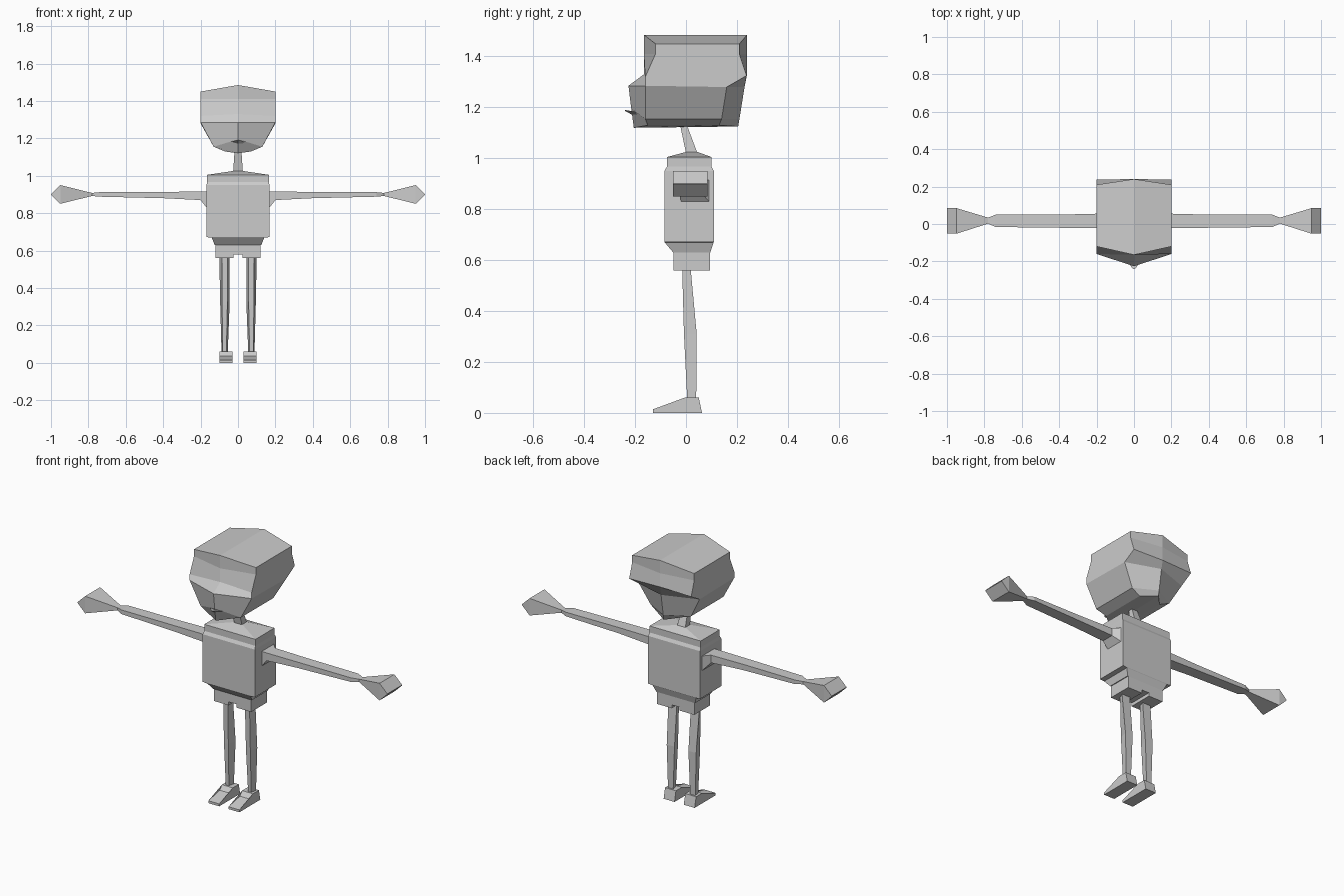
import bpy
import bmesh

cube = bpy.data.objects.get("Cube")
if cube:
    bpy.data.objects.remove(cube, do_unlink=True)

grey = bpy.data.materials.new("plain_grey")
grey.use_nodes = True
colour = (0.6, 0.6, 0.6, 1)
grey.diffuse_color = colour
grey.node_tree.nodes["Principled BSDF"].inputs["Base Color"].default_value = colour


def loft(name, rings, side=1):
    """Skin a list of rings; four-sided or six-sided ends are capped."""
    bm = bmesh.new()
    loops = [[bm.verts.new((x * side, y, z)) for x, y, z in ring] for ring in rings]
    n = len(loops[0])
    for a, b in zip(loops, loops[1:]):
        for i in range(n):
            j = (i + 1) % n
            bm.faces.new((a[i], a[j], b[j], b[i]))
    for end in (loops[0], loops[-1]):
        if n == 6:
            bm.faces.new(end[:4])
            bm.faces.new(end[3:] + end[:1])
        else:
            bm.faces.new(end)
    bmesh.ops.recalc_face_normals(bm, faces=bm.faces)
    mesh = bpy.data.meshes.new(name)
    bm.to_mesh(mesh)
    bm.free()
    mesh.materials.append(grey)
    obj = bpy.data.objects.new(name, mesh)
    bpy.context.collection.objects.link(obj)
    return obj


def flat(x0, x1, y0, y1, z):
    return [(x0, y0, z), (x1, y0, z), (x1, y1, z), (x0, y1, z)]


def across(x, y0, y1, z0, z1):
    return [(x, y0, z0), (x, y1, z0), (x, y1, z1), (x, y0, z1)]


def head_ring(front, side_front, side_back, back):
    """Each argument is (x, y, z); the middle two are mirrored."""
    flip = lambda p: (-p[0], p[1], p[2])
    return [front, side_front, side_back, back, flip(side_back), flip(side_front)]


# Head, from crown to chin
loft("head", [
    head_ring((0, -.165, 1.485), (.2, -.12, 1.45), (.2, .21, 1.45), (0, .24, 1.485)),
    head_ring((0, -.165, 1.41), (.2, -.12, 1.41), (.2, .21, 1.41), (0, .24, 1.41)),
    head_ring((0, -.165, 1.33), (.2, -.16, 1.32), (.2, .238, 1.325), (0, .24, 1.33)),
    head_ring((0, -.226, 1.285), (.2, -.16, 1.285), (.2, .16, 1.28), (0, .23, 1.28)),
    head_ring((0, -.215, 1.195), (.13, -.16, 1.155), (.13, .14, 1.155), (0, .21, 1.155)),
    head_ring((0, -.205, 1.12), (.07, -.15, 1.13), (.07, .13, 1.13), (0, .205, 1.125)),
])

# Small pointed lip
loft("lip", [
    [(-.05, -.185, 1.18), (.05, -.185, 1.18), (0, -.2, 1.165)],
    [(-.006, -.24, 1.19), (.006, -.24, 1.19), (0, -.238, 1.185)],
])

# Neck and torso
loft("neck", [
    flat(-.026, .026, 0, .045, 1.02),
    flat(-.018, .018, -.025, 0, 1.14),
])
loft("torso", [
    flat(-.125, .125, -.05, .095, .63),
    flat(-.14, .14, -.083, .108, .669),
    flat(-.168, .168, -.085, .11, .672),
    flat(-.168, .168, -.085, .11, .95),
    flat(-.165, .165, -.075, .1, .967),
    flat(-.165, .165, -.075, .1, 1.005),
    flat(-.03, .03, 0, .045, 1.025),
])

# Hips with a notch between the legs
profile = [(-.12, .64), (-.12, .56), (-.025, .56), (-.025, .58),
           (.025, .58), (.025, .56), (.12, .56), (.12, .64)]
loft("hips", [[(x, y, z) for x, z in profile] for y in (-.05, .095)])

for label, side in (("left", 1), ("right", -1)):
    # Arm with a flared armpit
    loft(label + "_arm", [
        across(.16, -.02, .1, .82, .915),
        across(.2, -.022, .055, .87, .915),
        across(.4, -.02, .05, .88, .914),
        across(.74, -.016, .05, .888, .912),
        across(.78, .002, .034, .892, .908),
    ], side)
    # Wedge-shaped hand
    loft(label + "_hand", [
        across(.78, .002, .034, .892, .908),
        across(.95, -.052, .085, .85, .95),
        across(1, -.052, .085, .8985, .9015),
    ], side)
    # Leg, bent slightly at the knee
    loft(label + "_leg", [
        [(x0, y0, z), (x1, y0, z), (x3, y1, z), (x2, y1, z)]
        for x0, x1, x2, x3, y0, y1, z in (
            (.055, .085, .045, .1, -.015, .018, .57),
            (.057, .085, .045, .095, -.008, .042, .31),
            (.062, .082, .055, .088, .005, .04, .05))
    ], side)
    # Foot
    foot = [(-.13, 0), (-.13, .014), (-.025, .035), (-.005, .06), (.05, .06), (.063, 0)]
    loft(label + "_foot", [[(x, y, z) for y, z in foot] for x in (.03, .1)], side)
